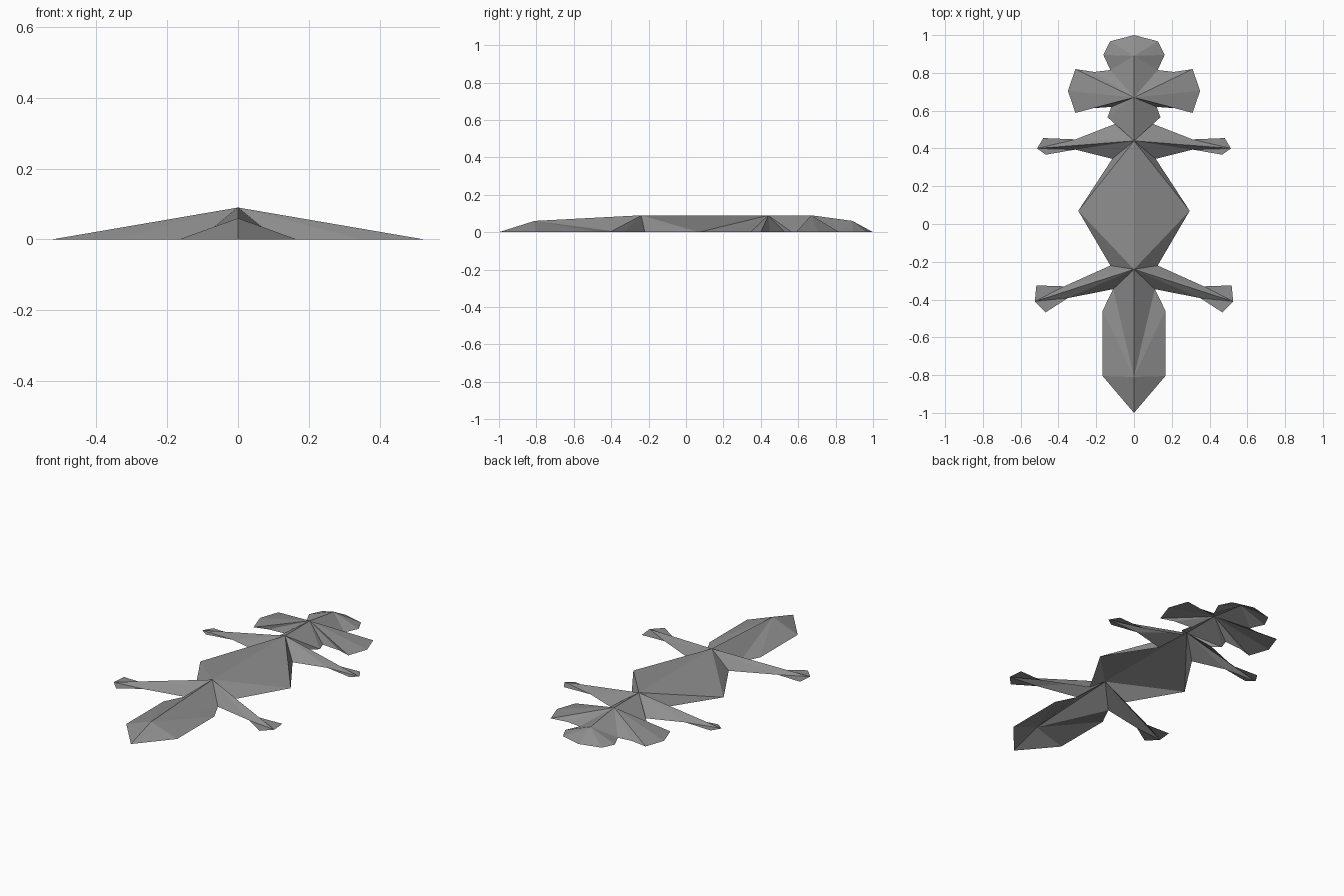
import bpy, bmesh

if "Cube" in bpy.data.objects:
    bpy.data.objects.remove(bpy.data.objects["Cube"])

grey = bpy.data.materials.new("grey paper")
grey.diffuse_color = (0.27, 0.27, 0.27, 1)
grey.use_nodes = True
grey.node_tree.nodes["Principled BSDF"].inputs["Base Color"].default_value = grey.diffuse_color

# Ridge points (y, z) along the centre line
HEAD, FACE, CHEST, HIP, TAIL = (0, .89, .06), (0, .67, .09), (0, .44, .09), (0, -.24, .09), (0, -.81, .06)

# Silhouette joints shared between neighbouring parts (right half)
EAR_TOP, EAR_LOW = (.125, .815), (.12, .62)
NECK, SHOULDER, ARMPIT = (.14, .565), (.1, .53), (.115, .345)
BELLY, HIP_TOP, HIP_LOW = (.295, .07), (.125, -.22), (.11, -.345)


def fan(apex, outline):
    """Triangles from a ridge point to each silhouette segment."""
    return [(apex, a, b) for a, b in zip(outline, outline[1:])]


def limb(apex, top, mid_top, toe_top, tip, toe_low, mid_low, low):
    """Creased limb ending in a flat paw."""
    return fan(apex, [top, mid_top, tip, mid_low, low]) + [
        (mid_top, toe_top, tip), (tip, toe_low, mid_low)]


def sheet(name, tris):
    """Open folded sheet, mirrored over x, facing up."""
    bm = bmesh.new()
    for side in (1, -1):
        for tri in tris:
            pts = [(p[0] * side, p[1], p[2] if len(p) == 3 else 0) for p in tri]
            bm.faces.new([bm.verts.new(p) for p in pts])
    bmesh.ops.remove_doubles(bm, verts=bm.verts, dist=1e-5)
    bm.normal_update()
    for f in bm.faces:
        if f.normal.z < 0:
            f.normal_flip()
    me = bpy.data.meshes.new(name)
    bm.to_mesh(me)
    bm.free()
    me.materials.append(grey)
    bpy.context.collection.objects.link(bpy.data.objects.new(name, me))


sheet("head", fan(HEAD, [(0, 1), (.127, .967), (.162, .895), EAR_TOP]) + [(HEAD, EAR_TOP, FACE)])
sheet("ears", fan(FACE, [EAR_TOP, (.21, .805), (.31, .82), (.35, .705),
                         (.31, .588), (.23, .612), EAR_LOW]))
sheet("neck", fan(FACE, [EAR_LOW, NECK, CHEST]) + fan(CHEST, [NECK, SHOULDER]))
sheet("arms", limb(CHEST, SHOULDER, (.31, .448), (.48, .455), (.513, .4),
                   (.467, .367), (.31, .394), ARMPIT))
sheet("body", fan(CHEST, [ARMPIT, BELLY, HIP]) + fan(HIP, [BELLY, HIP_TOP]))
sheet("legs", limb(HIP, HIP_TOP, (.37, -.33), (.517, -.325), (.525, -.41),
                   (.468, -.468), (.35, -.392), HIP_LOW))
sheet("tail", fan(TAIL, [HIP, HIP_LOW, (.166, -.458), (.166, -.805), (0, -1)]))
